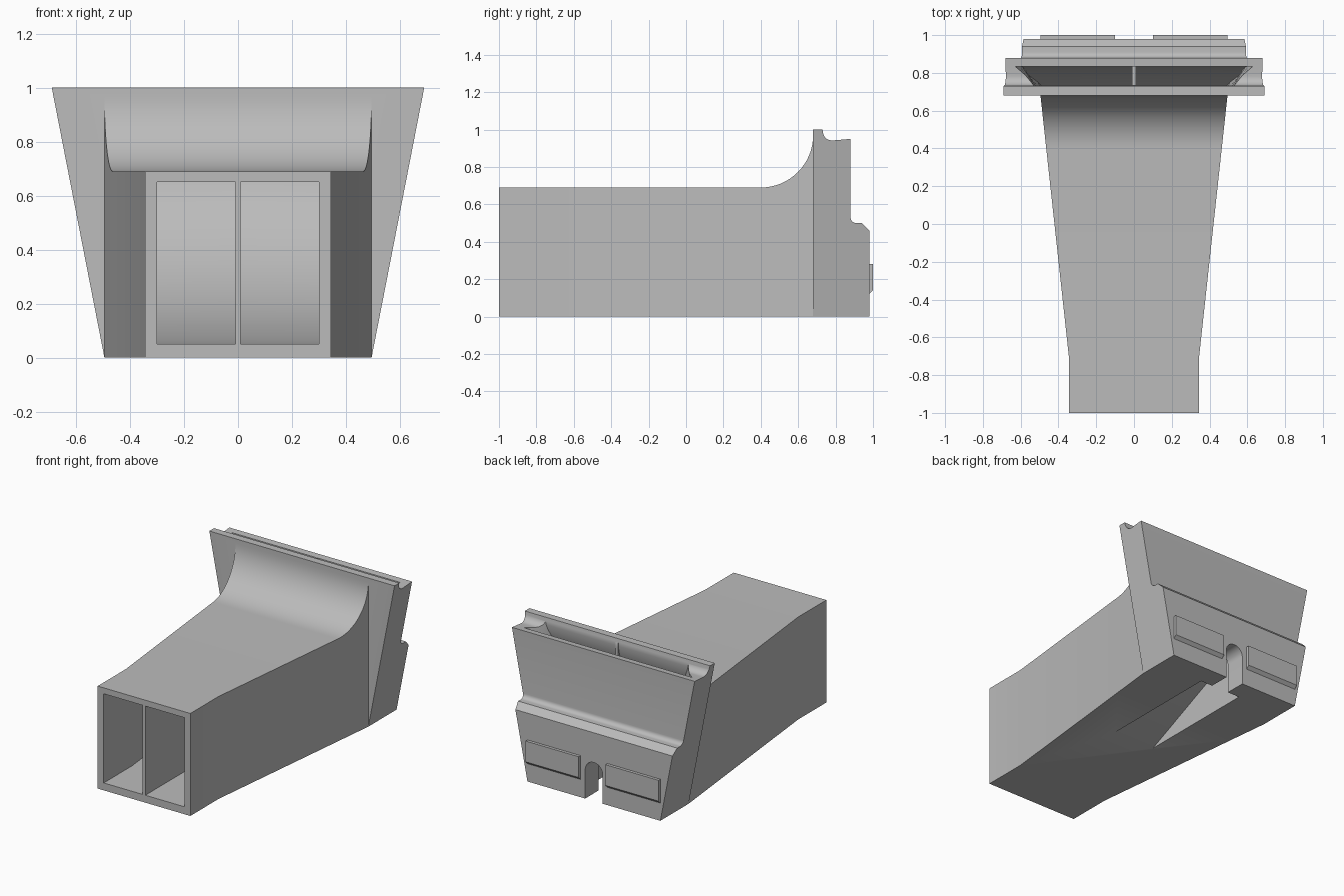
import bpy, bmesh, math

cube = bpy.data.objects.get("Cube")
if cube:
    bpy.data.objects.remove(cube, do_unlink=True)

grey = bpy.data.materials.new("plain_grey")
grey.use_nodes = True
grey.diffuse_color = (0.5, 0.5, 0.5, 1)
grey.node_tree.nodes["Principled BSDF"].inputs["Base Color"].default_value = (0.5, 0.5, 0.5, 1)


def loft(name, rings):
    """Closed solid through rings of equal point count, capped at both ends."""
    bm = bmesh.new()
    rows = [[bm.verts.new(p) for p in ring] for ring in rings]
    n = len(rows[0])
    for a, b in zip(rows, rows[1:]):
        for i in range(n):
            j = (i + 1) % n
            bm.faces.new((a[i], a[j], b[j], b[i]))
    bm.faces.new(rows[0])
    bm.faces.new(rows[-1])
    bmesh.ops.recalc_face_normals(bm, faces=bm.faces)
    mesh = bpy.data.meshes.new(name)
    bm.to_mesh(mesh)
    bm.free()
    mesh.materials.append(grey)
    ob = bpy.data.objects.new(name, mesh)
    bpy.context.collection.objects.link(ob)
    return ob


def prism(name, profile, left, right):
    """Extrude a (y, z) profile across x between two width functions of z."""
    return loft(name, [[(f(z), y, z) for y, z in profile] for f in (left, right)])


def block(name, x0, x1, profile):
    return prism(name, profile, lambda z: x0, lambda z: x1)


def arc(cy, cz, ry, rz, start, end, steps=16):
    angles = [math.radians(start + (end - start) * i / steps) for i in range(steps + 1)]
    return [(cy + ry * math.cos(a), cz + rz * math.sin(a)) for a in angles]


def combine(target, other, operation):
    mod = target.modifiers.new(operation.lower(), 'BOOLEAN')
    mod.operation, mod.object, mod.solver = operation, other, 'EXACT'
    bpy.context.view_layer.objects.active = target
    bpy.ops.object.modifier_apply(modifier=mod.name)
    bpy.data.objects.remove(other, do_unlink=True)


def clamp(v):
    return max(0.0, min(1.0, v))


def body_width(y):
    return 0.345 + 0.15 * clamp((y + 0.7) / 1.38)


def duct_width(y, z):
    return body_width(y) - 0.045 + 0.19 * z * clamp((y - 0.69) / 0.1)


# Tapered body with a concave sweep up to the rear flange
top = [(-1, 0.69), (-0.7, 0.69)] + arc(0.4, 0.97, 0.28, 0.28, -90, 0) + [(0.72, 0.97)]
shell = loft("duct_adapter", [
    [(-w, y, 0), (w, y, 0), (w, y, z), (-w, y, z)]
    for y, z in top for w in [body_width(y)]])

# Flared rear block with stepped, filleted profile
profile = [(0.68, 0), (0.98, 0), (0.98, 0.46), (0.94, 0.5), (0.91, 0.5)]
profile += arc(0.91, 0.53, 0.03, 0.03, -90, -180, 6)[1:]
profile += [(0.88, 0.95), (0.80, 0.943)]
profile += arc(0.78, 0.99, 0.048, 0.048, -90, -180, 8)
profile += [(0.73, 1.0), (0.68, 1.0)]
rear = prism("rear_block", profile,
             lambda z: -0.495 - 0.195 * z, lambda z: 0.495 + 0.195 * z)
combine(shell, rear, 'UNION')

# Twin ducts curving from the front openings up to the top slot
floor = [(-1.1, 0.05), (-0.7, 0.05), (-0.3, 0.05)]
floor += arc(-0.25, 0.8, 1.085, 0.75, -90, 0) + [(0.835, 1.1)]
ceiling = [(-1.1, 0.65), (-0.7, 0.65), (-0.3, 0.65)]
ceiling += arc(0.4, 0.985, 0.335, 0.335, -90, 0) + [(0.735, 1.1)]
for side in (-1, 1):
    duct = loft("duct_cutter", [
        [(side * 0.01, *f), (side * duct_width(*f), *f),
         (side * duct_width(*c), *c), (side * 0.01, *c)]
        for f, c in zip(floor, ceiling)])
    combine(shell, duct, 'DIFFERENCE')

# Lowered top of the divider
combine(shell, block("divider_cutter", -0.03, 0.03, [
    (0.737, 0.88), (0.833, 0.88), (0.833, 1.1), (0.737, 1.1)]), 'DIFFERENCE')

# Wedge recess underneath
combine(shell, block("recess_cutter", -0.155, 0.155, [
    (-0.02, -0.01), (0.84, -0.01), (0.84, 0.38), (0, 0)]), 'DIFFERENCE')

# Arched notch through the rear wall
arch = [(0.065, -0.05)] + arc(0, 0.195, 0.065, 0.065, 0, 180) + [(-0.065, -0.05)]
combine(shell, loft("notch_cutter", [
    [(x, y, z) for x, z in arch] for y in (0.8, 1.1)]), 'DIFFERENCE')

bpy.ops.object.select_all(action='DESELECT')
shell.select_set(True)
bpy.context.view_layer.objects.active = shell
bpy.ops.object.shade_smooth_by_angle(angle=math.radians(30))

# Raised rear pads with a chamfered lower edge
for side, label in ((-1, "right"), (1, "left")):
    block(label + "_rear_pad", side * 0.1, side * 0.495, [
        (0.97, 0.12), (0.98, 0.12), (1.0, 0.14), (1.0, 0.28), (0.97, 0.28)])
